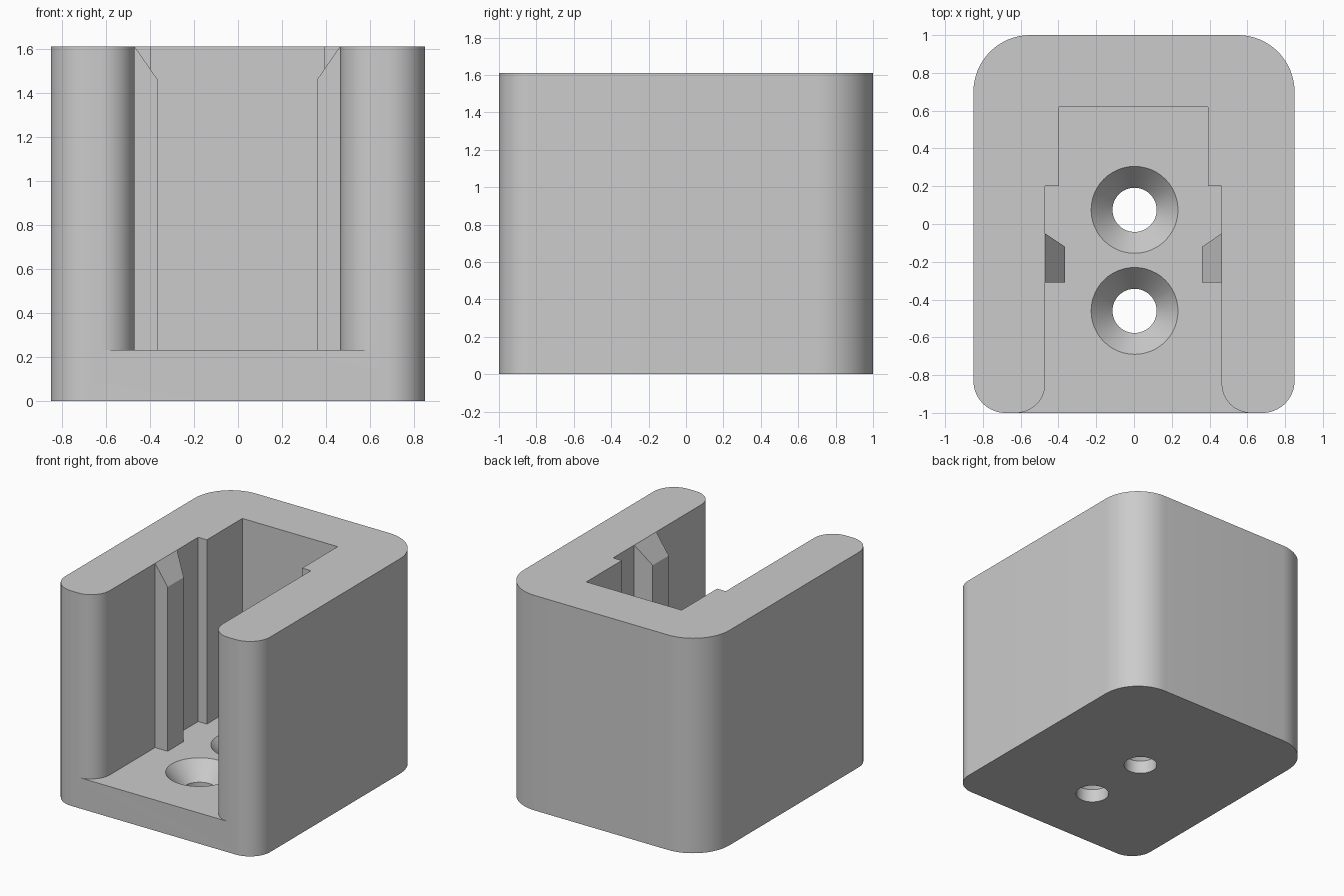
import bpy, bmesh, math

if "Cube" in bpy.data.objects:
    bpy.data.objects.remove(bpy.data.objects["Cube"])

grey = bpy.data.materials.new("light grey")
grey.diffuse_color = (0.6, 0.6, 0.6, 1)
grey.use_nodes = True
grey.node_tree.nodes["Principled BSDF"].inputs["Base Color"].default_value = grey.diffuse_color

FLOOR, TOP = 0.23, 1.61
CX = -0.003  # cavity centre


def arc(cx, cy, r, a0, a1, n=16):
    return [(cx + r * math.cos(math.radians(a0 + (a1 - a0) * i / n)),
             cy + r * math.sin(math.radians(a0 + (a1 - a0) * i / n))) for i in range(n + 1)]


def finish(name, bm):
    bmesh.ops.recalc_face_normals(bm, faces=bm.faces)
    me = bpy.data.meshes.new(name)
    bm.to_mesh(me)
    bm.free()
    me.materials.append(grey)
    ob = bpy.data.objects.new(name, me)
    bpy.context.collection.objects.link(ob)
    return ob


def prism(name, pts, z0, z1):
    bm = bmesh.new()
    face = bm.faces.new([bm.verts.new((x, y, z0)) for x, y in pts])
    geom = bmesh.ops.extrude_face_region(bm, geom=[face])["geom"]
    verts = [v for v in geom if isinstance(v, bmesh.types.BMVert)]
    bmesh.ops.translate(bm, verts=verts, vec=(0, 0, z1 - z0))
    return finish(name, bm)


def countersink(name, y):
    # lathed screw hole: straight shank, then a cone opening at the floor
    prof = [(0.117, -0.1), (0.117, 0.1), (0.23, FLOOR), (0.23, FLOOR + 0.1)]
    bm = bmesh.new()
    n = 48
    rings = [[bm.verts.new((0.003 + r * math.cos(2 * math.pi * i / n),
                            y + r * math.sin(2 * math.pi * i / n), z)) for i in range(n)]
             for r, z in prof]
    for a, b in zip(rings, rings[1:]):
        for i in range(n):
            bm.faces.new((a[i], a[(i + 1) % n], b[(i + 1) % n], b[i]))
    bm.faces.new(rings[0])
    bm.faces.new(rings[-1])
    return finish(name, bm)


def rib(name, side):
    # chamfered guide rib, slightly embedded in the wall, top sloping up to it
    bm = bmesh.new()
    plan = [(0.467, -0.05), (0.363, -0.12), (0.363, -0.31), (0.467, -0.31), (0.50, -0.31), (0.50, -0.05)]
    low = [bm.verts.new((CX + side * x, y, FLOOR - 0.02)) for x, y in plan]
    high = [bm.verts.new((CX + side * x, y, 1.46 if x < 0.4 else TOP)) for x, y in plan]
    for i in range(6):
        j = (i + 1) % 6
        bm.faces.new((low[i], low[j], high[j], high[i]))
    bm.faces.new(low)
    bm.faces.new(high[:4])
    bm.faces.new((high[0], high[3], high[4], high[5]))
    return finish(name, bm)


def boolean(target, tool, op):
    mod = target.modifiers.new(tool.name, 'BOOLEAN')
    mod.operation, mod.object, mod.solver = op, tool, 'EXACT'
    bpy.context.view_layer.objects.active = target
    bpy.ops.object.modifier_apply(modifier=mod.name)
    bpy.data.objects.remove(tool)


# Rounded outer block
outline = (arc(0.55, 0.70, 0.30, 0, 90) + arc(-0.55, 0.70, 0.30, 90, 180)
           + arc(-0.68, -0.83, 0.17, 180, 270) + arc(0.68, -0.83, 0.17, 270, 360))
holder = prism("holder", outline, 0, TOP)

# Stepped slot, open at the top and front, with a rounded mouth
half = [(0.395, 0.62), (0.395, 0.20), (0.467, 0.20)] + arc(0.622, -0.845, 0.155, 180, 270) + [(0.622, -1.2)]
slot = [(CX + x, y) for x, y in half] + [(CX - x, y) for x, y in reversed(half)]
boolean(holder, prism("slot", slot, FLOOR, TOP + 0.2), 'DIFFERENCE')

# Screw holes in the floor
for y in (0.075, -0.46):
    boolean(holder, countersink("screw_hole", y), 'DIFFERENCE')

# Guide ribs on both inner walls
for side in (-1, 1):
    boolean(holder, rib("guide_rib", side), 'UNION')

bpy.ops.object.select_all(action='DESELECT')
holder.select_set(True)
bpy.context.view_layer.objects.active = holder
bpy.ops.object.shade_smooth_by_angle(angle=math.radians(30))
